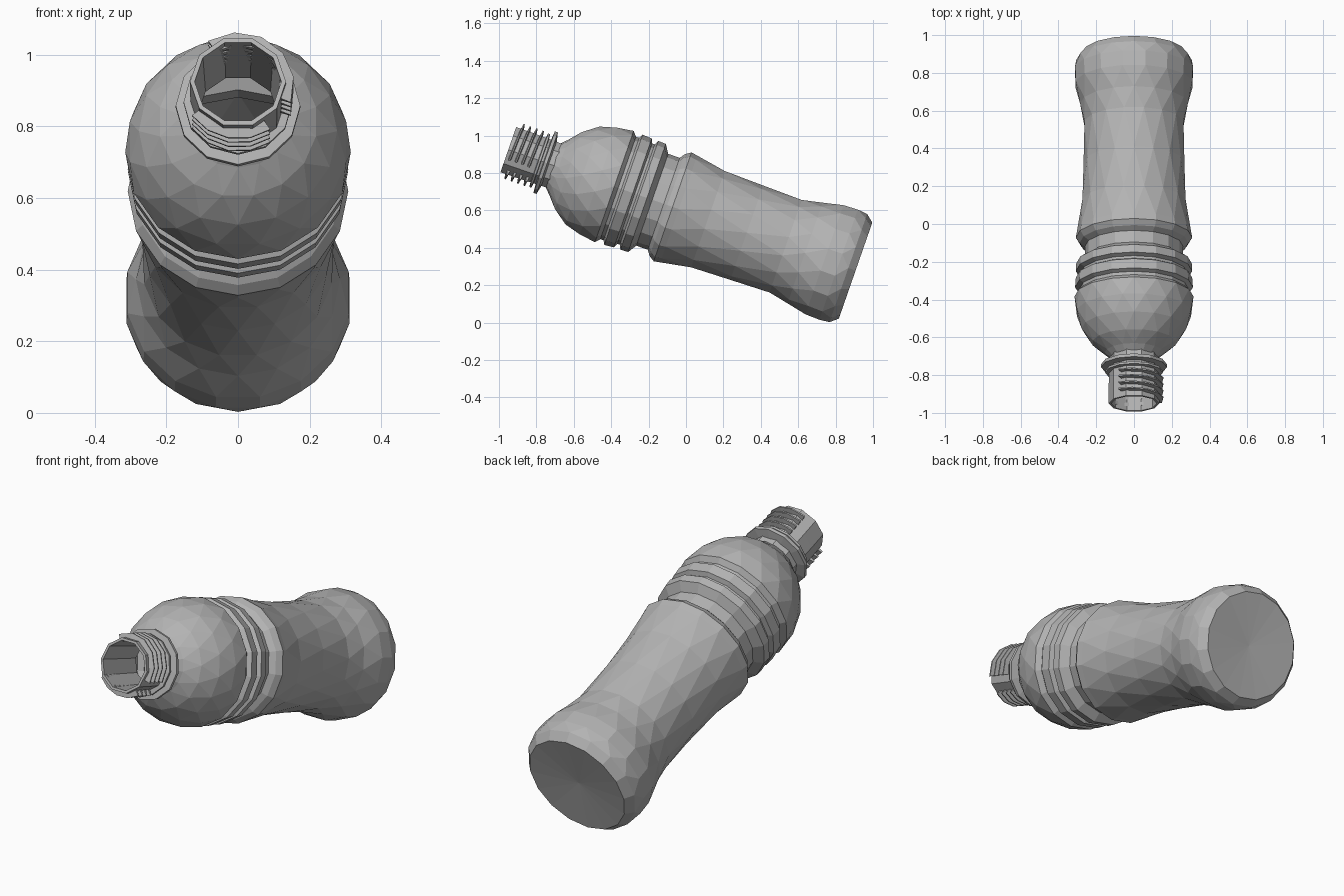
import bpy, bmesh, math
from mathutils import Matrix

if "Cube" in bpy.data.objects:
    bpy.data.objects.remove(bpy.data.objects["Cube"])

# Bottle axis: local +z points out of the mouth; s is the distance from the mouth towards the base
POSE = Matrix.Translation((0, -0.95, 0.925)) @ Matrix.Rotation(math.radians(70.8), 4, 'X')

grey = bpy.data.materials.new("plain_grey")
grey.diffuse_color = (0.45, 0.45, 0.45, 1)
grey.use_nodes = True
grey.node_tree.nodes["Principled BSDF"].inputs["Base Color"].default_value = grey.diffuse_color


def finish(name, bm):
    bmesh.ops.recalc_face_normals(bm, faces=bm.faces)
    mesh = bpy.data.meshes.new(name)
    bm.to_mesh(mesh)
    bm.free()
    mesh.materials.append(grey)
    ob = bpy.data.objects.new(name, mesh)
    ob.matrix_world = POSE
    bpy.context.collection.objects.link(ob)
    return ob


def lathe(name, profile, sides, closed=False, cap_depth=None):
    """Profile rows are (s, radius, stagger); a staggered ring is turned half a side."""
    bm = bmesh.new()
    rings, turn = [], 0
    for s, r, stagger in profile:
        turn += stagger
        angles = [2 * math.pi * (k + turn / 2) / sides for k in range(sides)]
        rings.append([bm.verts.new((r * math.cos(a), r * math.sin(a), -s)) for a in angles])
    pairs = [(rings[i], rings[i + 1], profile[i + 1][2]) for i in range(len(rings) - 1)]
    if closed:
        pairs.append((rings[-1], rings[0], 0))
    for a, b, stagger in pairs:
        for k in range(sides):
            j = (k + 1) % sides
            if stagger:
                bm.faces.new((a[k], a[j], b[k]))
                bm.faces.new((a[j], b[j], b[k]))
            else:
                bm.faces.new((a[k], a[j], b[j], b[k]))
    if cap_depth is not None:
        tip = bm.verts.new((0, 0, -cap_depth))
        for k in range(sides):
            bm.faces.new((rings[-1][k], rings[-1][(k + 1) % sides], tip))
    return finish(name, bm)


# Domed shoulder, ribbed grip, waisted body and slightly dished base
lathe("bottle_body", [
    (0.255, 0.125, 0), (0.285, 0.155, 0), (0.34, 0.222, 1), (0.42, 0.277, 1),
    (0.51, 0.308, 1), (0.60, 0.315, 1),
    (0.622, 0.290, 0), (0.640, 0.290, 0), (0.652, 0.312, 0), (0.705, 0.308, 0),
    (0.716, 0.284, 0), (0.730, 0.284, 0), (0.742, 0.308, 0), (0.785, 0.306, 0),
    (0.815, 0.260, 0), (0.880, 0.260, 0), (0.900, 0.288, 0), (0.930, 0.308, 0),
    (0.965, 0.302, 0), (1.13, 0.278, 1), (1.35, 0.267, 1), (1.57, 0.267, 1),
    (1.68, 0.285, 1), (1.79, 0.315, 1), (1.87, 0.318, 0), (1.925, 0.306, 1),
    (1.966, 0.272, 0)], 16, cap_depth=1.95)

# Hollow neck with a thin lip
lathe("neck", [
    (0.0, 0.134, 0), (0.10, 0.134, 0), (0.275, 0.130, 0),
    (0.275, 0.112, 0), (0.0, 0.121, 0)], 10, closed=True)

# Carrying collar and the small bead under the thread
lathe("neck_collar", [
    (0.198, 0.120, 0), (0.203, 0.174, 0), (0.220, 0.174, 0), (0.232, 0.120, 0)], 12, closed=True)
lathe("neck_bead", [
    (0.168, 0.120, 0), (0.172, 0.152, 0), (0.184, 0.152, 0), (0.188, 0.120, 0)], 12, closed=True)


def thread(name, start, end, s0, pitch=0.036, steps=5):
    """One wedge-shaped piece of screw thread between two angles in degrees."""
    bm = bmesh.new()
    rows = []
    for i in range(steps + 1):
        deg = start + (end - start) * i / steps
        a, s = math.radians(deg), s0 + pitch * deg / 360
        rows.append([bm.verts.new((r * math.cos(a), r * math.sin(a), -(s + ds)))
                     for r, ds in ((0.118, -0.009), (0.157, -0.003), (0.157, 0.004), (0.118, 0.010))])
    for p, q in zip(rows, rows[1:]):
        for k in range(4):
            bm.faces.new((p[k], p[(k + 1) % 4], q[(k + 1) % 4], q[k]))
    bm.faces.new(rows[0])
    bm.faces.new(rows[-1])
    return finish(name, bm)


# Interrupted screw thread
for turn in range(4):
    s0 = 0.026 + 0.036 * turn
    thread(f"thread_upper_{turn + 1}", -20, 122, s0)
    thread(f"thread_lower_{turn + 1}", 215, 305, s0 - 0.018, steps=4)
